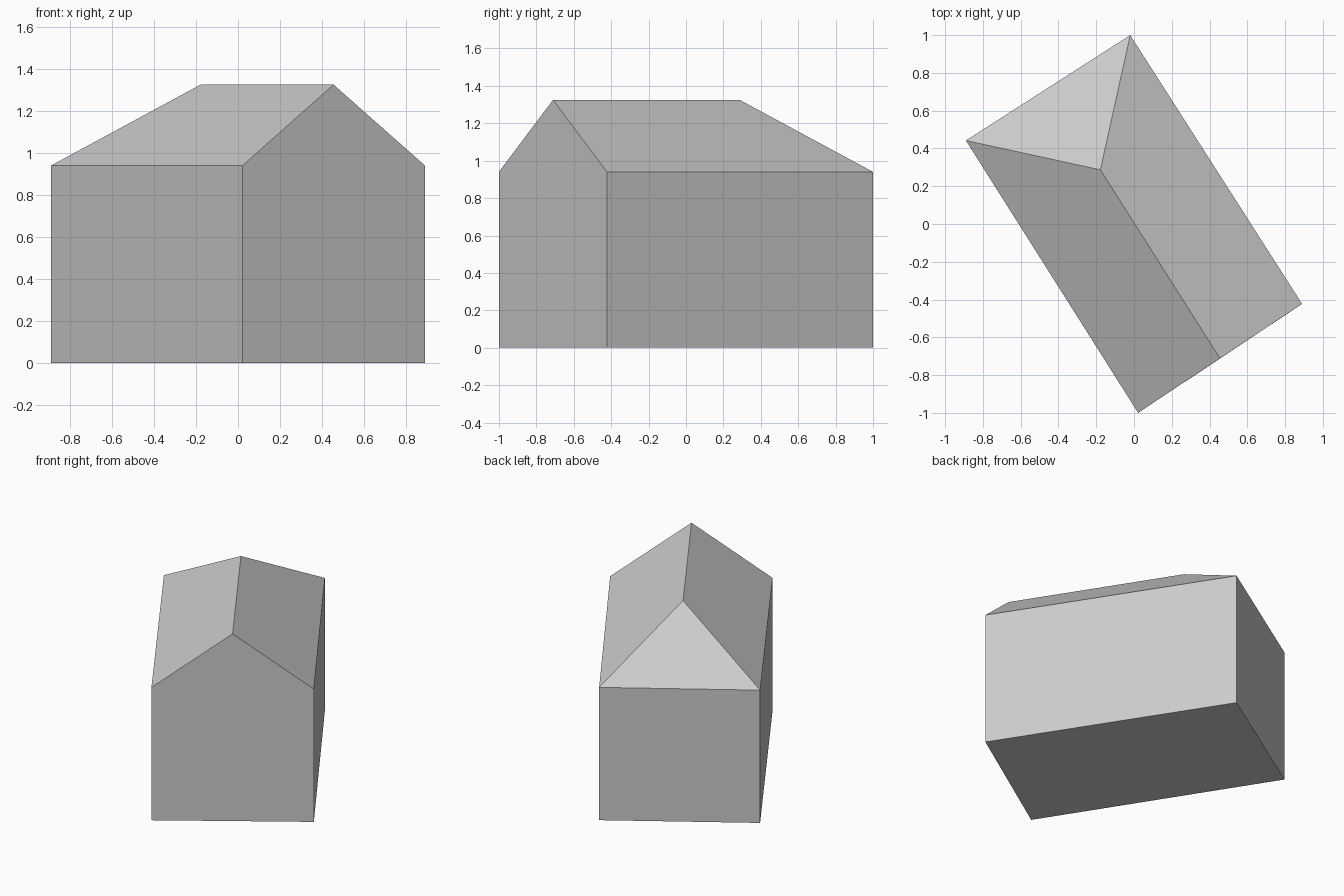
import bpy, bmesh
from mathutils import Vector

cube = bpy.data.objects.get("Cube")
if cube:
    bpy.data.objects.remove(cube, do_unlink=True)

EAVE, RIDGE = 0.94, 1.325

# Plain grey for walls and roof
grey = bpy.data.materials.new("plain_grey")
grey.use_nodes = True
colour = (0.6, 0.6, 0.6, 1)
grey.diffuse_color = colour
grey.node_tree.nodes["Principled BSDF"].inputs["Base Color"].default_value = colour

# Footprint corners: west, south, east, north
footprint = [(-0.89, 0.442), (0.022, -1.0), (0.89, -0.423), (-0.02, 1.0)]

bm = bmesh.new()
base = [bm.verts.new((x, y, 0)) for x, y in footprint]
eave = [bm.verts.new((x, y, EAVE)) for x, y in footprint]
gable = bm.verts.new((0.455, -0.711, RIDGE))
hip = bm.verts.new((-0.178, 0.287, RIDGE))
w, s, e, n = eave

# Floor and walls, with the gable end rising to the ridge
bm.faces.new(base[::-1])
for i in range(4):
    j = (i + 1) % 4
    top = [eave[j], gable, eave[i]] if i == 1 else [eave[j], eave[i]]
    bm.faces.new([base[i], base[j]] + top)

# Roof: two slopes and one hipped end
bm.faces.new([w, s, gable, hip])
bm.faces.new([e, n, hip, gable])
bm.faces.new([n, w, hip])
bmesh.ops.recalc_face_normals(bm, faces=bm.faces)

mesh = bpy.data.meshes.new("house_body")
bm.to_mesh(mesh)
bm.free()
mesh.materials.append(grey)
house = bpy.data.objects.new("house_body", mesh)
bpy.context.collection.objects.link(house)
